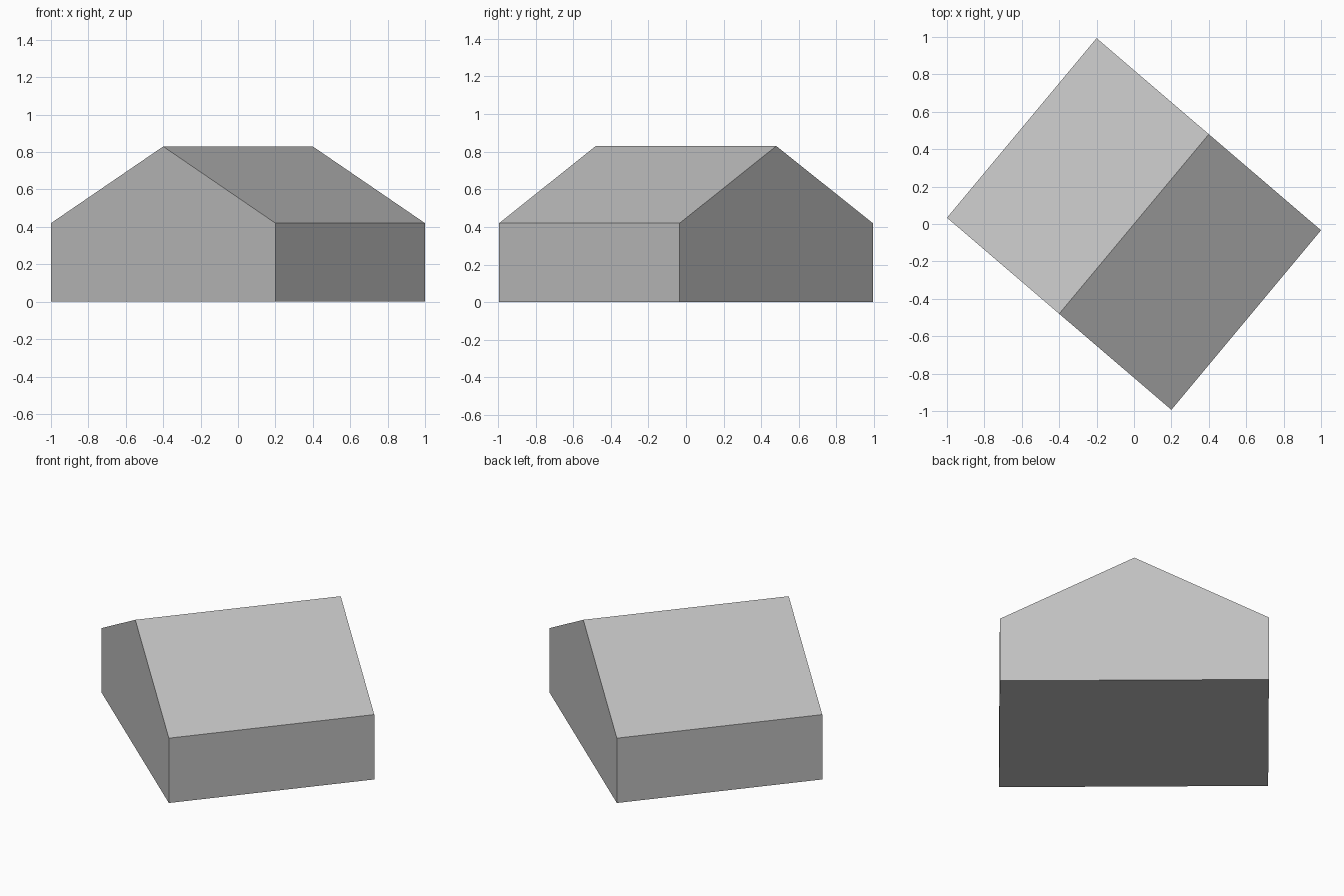
import bpy
import bmesh
from mathutils import Vector

cube = bpy.data.objects.get("Cube")
if cube:
    bpy.data.objects.remove(cube, do_unlink=True)

# One plain grey for the whole building
grey = bpy.data.materials.new("plain_grey")
grey.use_nodes = True
colour = (0.53, 0.53, 0.53, 1)
grey.diffuse_color = colour
grey.node_tree.nodes["Principled BSDF"].inputs["Base Color"].default_value = colour

# Gable outline: position across the gable and height
EAVE, RIDGE = 0.42, 0.83
profile = [(-0.5, 0), (0.5, 0), (0.5, EAVE), (0, RIDGE), (-0.5, EAVE)]
across = Vector((1.2, -1.027, 0))
along = Vector((0.8, 0.96, 0))

# Sweep the gable along the ridge to make a closed house block
bm = bmesh.new()
verts = [bm.verts.new(across * u - along / 2 + Vector((0, 0, z))) for u, z in profile]
gable = bm.faces.new(verts)
swept = bmesh.ops.extrude_face_region(bm, geom=[gable], use_keep_orig=True)
moved = [v for v in swept["geom"] if isinstance(v, bmesh.types.BMVert)]
bmesh.ops.translate(bm, verts=moved, vec=along)
bmesh.ops.recalc_face_normals(bm, faces=bm.faces)

mesh = bpy.data.meshes.new("gabled_house")
bm.to_mesh(mesh)
bm.free()
mesh.materials.append(grey)
house = bpy.data.objects.new("gabled_house", mesh)
bpy.context.collection.objects.link(house)
